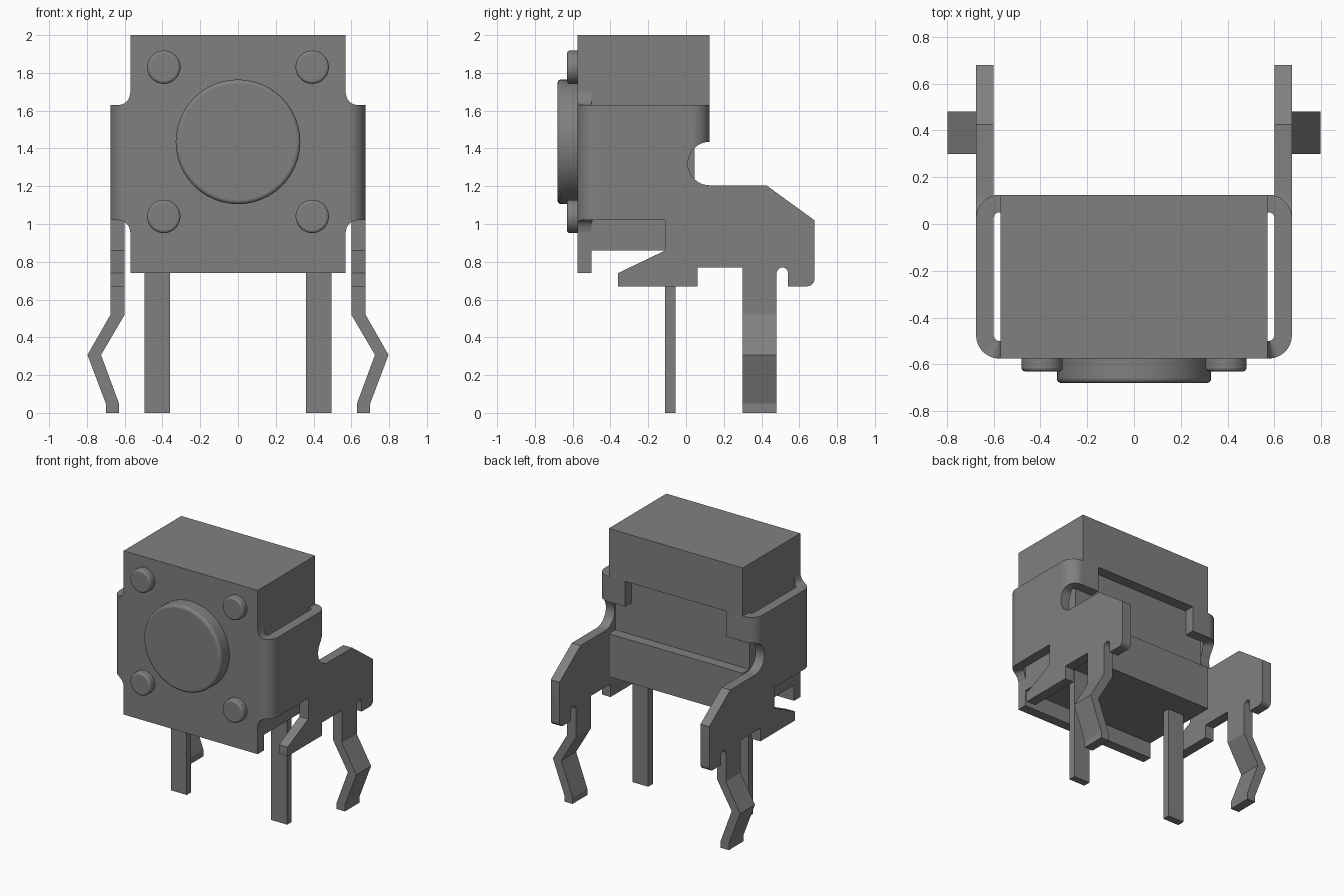
import bpy, bmesh
from math import sin, cos, pi, sqrt
from mathutils import Matrix

cube = bpy.data.objects.get("Cube")
if cube:
    bpy.data.objects.remove(cube, do_unlink=True)

grey = bpy.data.materials.new("mid_grey")
grey.use_nodes = True
grey.diffuse_color = (0.216, 0.216, 0.216, 1)
grey.node_tree.nodes["Principled BSDF"].inputs["Base Color"].default_value = grey.diffuse_color


def finish(name, bm, smooth=False, bevel=0):
    bmesh.ops.recalc_face_normals(bm, faces=bm.faces)
    mesh = bpy.data.meshes.new(name)
    bm.to_mesh(mesh)
    bm.free()
    mesh.materials.append(grey)
    ob = bpy.data.objects.new(name, mesh)
    bpy.context.collection.objects.link(ob)
    if bevel:
        mod = ob.modifiers.new("rounded_edge", "BEVEL")
        mod.width, mod.segments, mod.limit_method = bevel, 4, "ANGLE"
    if smooth:
        bpy.ops.object.select_all(action="DESELECT")
        ob.select_set(True)
        bpy.context.view_layer.objects.active = ob
        bpy.ops.object.shade_smooth_by_angle(angle=pi / 6)
    return ob


def prism(name, points, vector, smooth=False):
    """Extrude a closed outline of 3D points along a vector."""
    bm = bmesh.new()
    face = bm.faces.new([bm.verts.new(p) for p in points])
    ext = bmesh.ops.extrude_face_region(bm, geom=[face])
    bmesh.ops.translate(bm, vec=vector, verts=[v for v in ext["geom"] if isinstance(v, bmesh.types.BMVert)])
    return finish(name, bm, smooth)


def box(name, x0, x1, y0, y1, z0, z1):
    return prism(name, [(x0, y0, z0), (x1, y0, z0), (x1, y1, z0), (x0, y1, z0)], (0, 0, z1 - z0))


def strip(name, sections):
    """Loft four-cornered sections into a bent sheet."""
    bm = bmesh.new()
    rings = [[bm.verts.new(p) for p in s] for s in sections]
    for a, b in zip(rings, rings[1:]):
        for i in range(4):
            j = (i + 1) % 4
            bm.faces.new((a[i], a[j], b[j], b[i]))
    bm.faces.new(rings[0])
    bm.faces.new(rings[-1])
    return finish(name, bm, True)


def disc(name, x, z, radius, y_front, y_back, bevel):
    bm = bmesh.new()
    matrix = Matrix.Translation((x, (y_front + y_back) / 2, z)) @ Matrix.Rotation(pi / 2, 4, "X")
    bmesh.ops.create_cone(bm, cap_ends=True, segments=48, radius1=radius, radius2=radius,
                          depth=y_back - y_front, matrix=matrix)
    return finish(name, bm, True, bevel)


def arc(cy, cz, r, a0, a1, n=10):
    return [(cy + r * cos(a0 + (a1 - a0) * i / n), cz + r * sin(a0 + (a1 - a0) * i / n))
            for i in range(n + 1)]


HALF, OUT, IN = 0.57, 0.675, 0.60     # body half width, bracket outer and inner x
FRONT, BACK, THICK = -0.575, 0.125, 0.075
LOW, HIGH = 1.02, 1.63                # bracket wing heights
BEND, FILLET, NOTCH = 0.1, 0.065, 0.115

# Housing with the recess across its back
housing = [(FRONT + THICK, 2), (BACK, 2), (BACK, HIGH), (0.045, HIGH), (0.045, 1.19),
           (BACK, 1.19), (BACK, 0.86), (FRONT + THICK, 0.86)]
prism("housing", [(-HALF, y, z) for y, z in housing], (2 * HALF, 0, 0))

# Front cover, button and corner studs
box("front_plate", -HALF, HALF, FRONT, FRONT + THICK, 0.74, 2)
disc("button", 0, 1.435, 0.33, -0.68, -0.52, 0.02)
for x in (-0.393, 0.393):
    for z in (1.04, 1.83):
        disc("corner_stud", x, z, 0.088, -0.63, -0.52, 0.015)

# Outline of the side bracket, from the front top corner round to the back
notch_end = pi - 0.517
side_outline = [(FRONT + BEND, HIGH), (FRONT + BEND, LOW), (-0.11, LOW), (-0.11, 0.86),
                (-0.36, 0.74), (-0.36, 0.67), (0.06, 0.67), (0.06, 0.77), (0.30, 0.77)]
side_outline += [(0.48, 0.77 - 0.03)] + arc(0.51, 0.74, 0.03, pi, 0)[1:]
side_outline += [(0.54, 0.67)] + arc(0.64, 0.71, 0.04, -pi / 2, 0, 6)
side_outline += [(0.68, LOW), (0.425, 1.205)]
side_outline += arc(BACK, 1.32, NOTCH, 1.5 * pi, notch_end, 16) + [(BACK - BEND, HIGH)]

leg_outline = [(OUT, 0.77), (OUT, 0.52), (0.797, 0.307), (0.70, 0.05), (0.70, 0),
               (0.63, 0), (0.63, 0.05), (0.725, 0.307), (IN, 0.52), (IN, 0.77)]


def section(side, outer, inner, z0, z1):
    return [(side * x, y, z) for (x, y), z in
            ((outer, z0), (outer, z1), (inner, z1), (inner, z0))]


for side, label in ((1, "left"), (-1, "right")):
    prism(label + "_bracket_side", [(side * IN, y, z) for y, z in side_outline],
          (side * THICK, 0, 0), True)
    prism(label + "_kinked_leg", [(side * x, 0.30, z) for x, z in leg_outline], (0, 0.18, 0))
    box(label + "_pin", side * 0.36, side * 0.495, -0.11, -0.055, 0, 0.90)

    # Front bend, flared into the cover by concave fillets
    cx, cy = OUT - BEND, FRONT + BEND
    sections = [section(side, (HALF, FRONT), (HALF, FRONT + THICK), LOW - FILLET, HIGH + FILLET)]
    for i in range(17):
        a = -pi / 2 + pi / 2 * i / 16
        x = cx + BEND * cos(a)
        d = max(0, HALF + FILLET - x)
        flare = FILLET - sqrt(max(0, FILLET ** 2 - d ** 2)) if d else 0
        r = BEND - THICK
        sections.append(section(side, (x, cy + BEND * sin(a)),
                                (cx + r * cos(a), cy + r * sin(a)), LOW - flare, HIGH + flare))
    strip(label + "_front_bend", sections)

    # Back bend, following the round notch, then the tab in the recess
    cy = BACK - BEND
    sections = []
    for i in range(17):
        a = pi / 2 * i / 16
        y = cy + BEND * sin(a)
        z0 = 1.32 + sqrt(NOTCH ** 2 - (y - BACK) ** 2)
        sections.append(section(side, (cx + BEND * cos(a), y),
                                (cx + r * cos(a), cy + r * sin(a)), z0, HIGH))
    sections.append(section(side, (0.43, BACK), (0.43, BACK - THICK), 1.32 + NOTCH, HIGH))
    strip(label + "_back_tab", sections)
